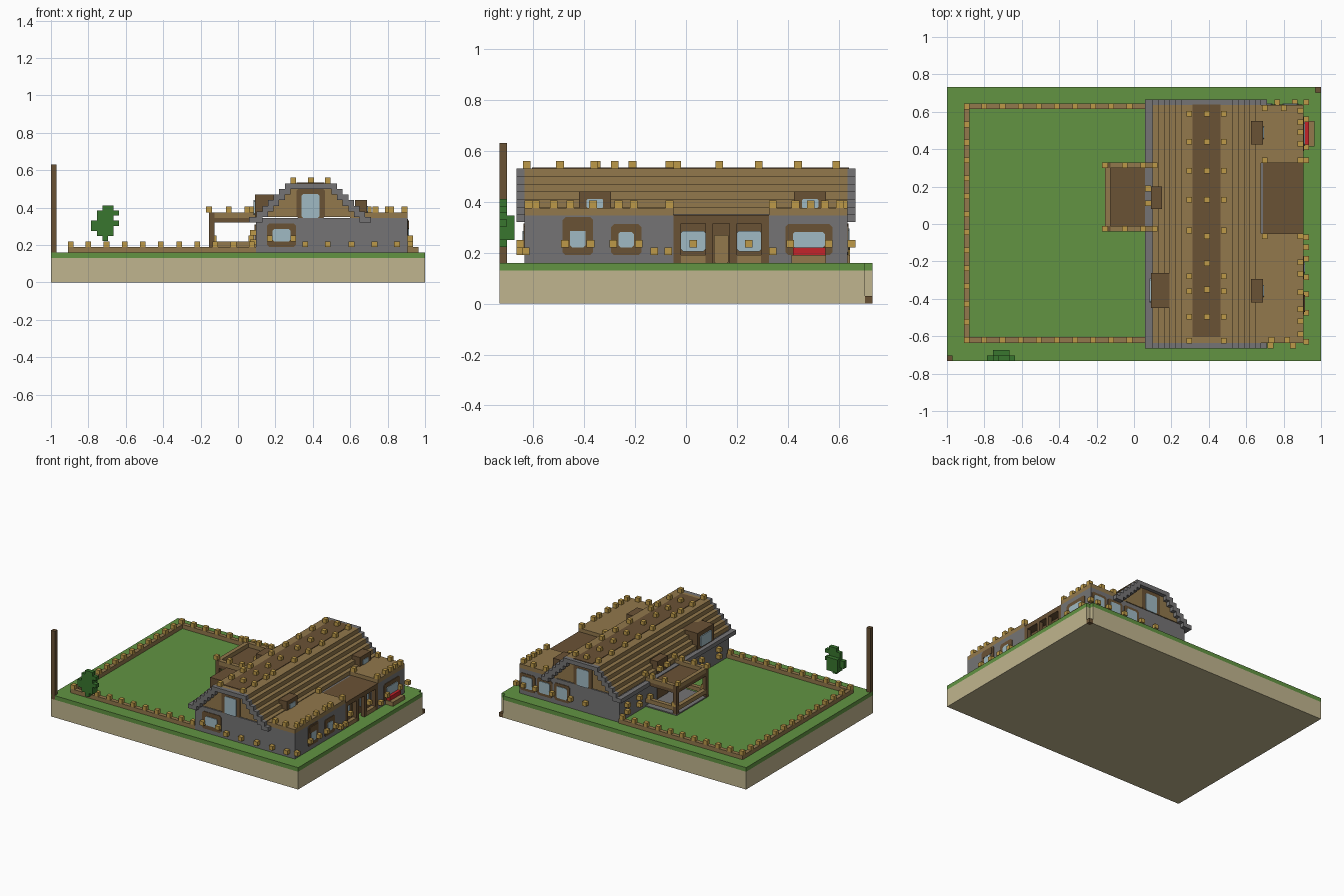
import bpy
import bmesh

if "Cube" in bpy.data.objects:
    bpy.data.objects.remove(bpy.data.objects["Cube"], do_unlink=True)


def material(name, *srgb):
    linear = [((c / 255 + 0.055) / 1.055) ** 2.4 for c in srgb] + [1]
    mat = bpy.data.materials.new(name)
    mat.use_nodes = True
    mat.diffuse_color = linear
    mat.node_tree.nodes["Principled BSDF"].inputs["Base Color"].default_value = linear
    return mat


grass = material("grass green", 98, 148, 66)
sand = material("sand", 192, 181, 142)
wood = material("light wood", 146, 120, 76)
dark = material("dark wood", 106, 82, 53)
stone = material("stone grey", 117, 116, 117)
gold = material("lantern gold", 190, 154, 72)
glass = material("pale glass", 160, 186, 196)
red = material("flower red", 195, 36, 42)
leaf = material("leaf green", 56, 118, 46)

V = 0.03          # block size
GROUND = 0.16     # lawn level
FLAT = 0.345      # wall top
DECK = 0.375      # flat roof level
BACK, FRONT = 0.635, -0.635
LEFT, RIGHT = 0.095, 0.905
MID = 0.39        # ridge line


def finish(name, bm, mat):
    mesh = bpy.data.meshes.new(name)
    bmesh.ops.recalc_face_normals(bm, faces=bm.faces)
    bm.to_mesh(mesh)
    bm.free()
    mesh.materials.append(mat)
    obj = bpy.data.objects.new(name, mesh)
    bpy.context.scene.collection.objects.link(obj)
    return obj


def boxes(name, mat, *extents):
    """Axis-aligned boxes given as x0, x1, y0, y1, z0, z1."""
    bm = bmesh.new()
    for x0, x1, y0, y1, z0, z1 in extents:
        cube = bmesh.ops.create_cube(bm, size=1)["verts"]
        bmesh.ops.scale(bm, vec=(x1 - x0, y1 - y0, z1 - z0), verts=cube)
        bmesh.ops.translate(bm, vec=((x0 + x1) / 2, (y0 + y1) / 2, (z0 + z1) / 2), verts=cube)
    return finish(name, bm, mat)


def lanterns(name, spots):
    h = V / 2
    boxes(name, gold, *[(x - h, x + h, y - h, y + h, z, z + V) for x, y, z in spots])


def panel(name, mat, axis, plane, u0, u1, v0, v1, depth, cut):
    """Thin plate with clipped corners on a wall facing along x or y."""
    bm = bmesh.new()
    outline = [(u0 + cut, v0), (u1 - cut, v0), (u1, v0 + cut), (u1, v1 - cut),
               (u1 - cut, v1), (u0 + cut, v1), (u0, v1 - cut), (u0, v0 + cut)]
    place = (lambda u, v: (plane, u, v)) if axis == "x" else (lambda u, v: (u, plane, v))
    face = bm.faces.new([bm.verts.new(place(u, v)) for u, v in outline])
    extruded = bmesh.ops.extrude_face_region(bm, geom=[face])["geom"]
    moved = [g for g in extruded if isinstance(g, bmesh.types.BMVert)]
    bmesh.ops.translate(bm, vec=(depth, 0, 0) if axis == "x" else (0, depth, 0), verts=moved)
    finish(name, bm, mat)


def window(name, axis, plane, side, u0, u1, v0, v1, rim=V):
    panel(name + "_frame", dark, axis, plane, u0, u1, v0, v1, side * 0.004, 0.012)
    panel(name + "_pane", glass, axis, plane, u0 + rim, u1 - rim, v0 + rim, v1 - rim, side * 0.008, 0.008)


# Ground slab with one notched corner
EDGE = 0.733
for name, mat, z0, z1 in (("earth", sand, 0, 0.13), ("lawn", grass, 0.13, GROUND)):
    boxes(name, mat, (-1, 1 - V, -EDGE, EDGE, z0, z1), (1 - V, 1, -EDGE, EDGE - V, z0, z1))
boxes("corner_block", dark, (1 - V, 1, EDGE - V, EDGE, 0, V))
boxes("tall_post", dark, (-1, V - 1, -EDGE, V - EDGE, 0.13, 0.63))

# Garden fence with lanterns
FX = -0.91
rail_top = GROUND + V
boxes("fence", wood, (FX, FX + V, FRONT, 0.645, GROUND, rail_top),
      (FX + V, LEFT, FRONT, FRONT + V, GROUND, rail_top),
      (FX + V, LEFT, 0.615, 0.645, GROUND, rail_top))
spots = [(FX + V / 2, -0.62 + 0.096 * i, rail_top) for i in range(14)]
spots += [(FX + 0.11 + 0.097 * i, y, rail_top) for i in range(10) for y in (-0.62, 0.63)]
lanterns("fence_lanterns", spots)

# Bush made of stacked blocks: left end, right end, layer count up from its base
rows = [(2, 3), (1, 4), (0, 4), (0, 5), (1, 4), (1, 5), (2, 4)]
base, bx = 0.222, -0.785
h = 0.027
bush = [(bx + a * V, bx + b * V, -EDGE, V - EDGE, base + i * h, base + (i + 1) * h)
        for i, (a, b) in enumerate(rows)]
boxes("bush", leaf, *bush, (bx + V, bx + 4 * V, V - EDGE, 2 * V - EDGE, base + h, 0.345))

# House walls, with a recessed veranda in the wing
WING = 0.69
RY0, RY1 = -0.05, 0.325
boxes("main_walls", stone, (LEFT, WING, FRONT, BACK, GROUND, FLAT))
boxes("wing_walls", stone, (WING, RIGHT, FRONT, RY0, GROUND, FLAT),
      (WING, RIGHT, RY1, BACK, GROUND, FLAT))
boxes("wing_roofs", wood, (0.6, RIGHT, FRONT, RY0, FLAT, DECK), (0.6, RIGHT, RY1, BACK, FLAT, DECK))
boxes("veranda_back", dark, (WING, RIGHT - 2 * V, RY0, RY1, GROUND, FLAT - V))
boxes("veranda_roof", dark, (WING, RIGHT, RY0, RY1, FLAT - V, FLAT + 0.003))
boxes("veranda_columns", dark, *[(RIGHT - V, RIGHT, y, y + V, GROUND, FLAT - V)
                                 for y in (RY0, 0.077, 0.17, RY1 - V)])
boxes("veranda_rails", wood, *[(RIGHT - V, RIGHT, y, y + 0.096, GROUND, rail_top) for y in (-0.02, 0.2)])
for i, y in enumerate((-0.02, 0.2)):
    panel(f"veranda_pane_{i}", glass, "x", RIGHT - 2 * V, y, y + 0.097, 0.205, 0.285, 0.008, 0.008)
panel("veranda_door", wood, "x", RIGHT - 2 * V, 0.11, 0.167, GROUND, 0.27, 0.006, 0.004)

# Stepped roof with stone verges
steps = []
verges = []
for i in range(7):
    half, top = 0.14 + V * i, 0.53 - V * i
    if i < 6:
        steps.append((MID - half, MID + half, FRONT, BACK, top - V, top))
    for y0 in (FRONT - V, BACK):
        if i == 0:
            verges.append((MID - half, MID + half, y0, y0 + V, top - V, top))
        else:
            verges.append((MID - half, MID - half + 2 * V, y0, y0 + V, top - V, top))
            verges.append((MID + half - 2 * V, MID + half, y0, y0 + V, top - V, top))
boxes("roof_steps", wood, *steps)
boxes("verges", stone, *verges)
boxes("eaves", stone, (0.06, LEFT, FRONT - V, BACK + V, 0.32, 0.35))
boxes("ridge_strip", dark, (0.312, 0.462, -0.605, 0.64, 0.53, 0.534))
ridge = (0.59, 0.44, 0.285, 0.13)
side_rows = ridge + (-0.035, -0.28, -0.36, -0.495, -0.625)
lanterns("ridge_lanterns", [(MID, y, 0.53) for y in ridge + (-0.065, -0.21, -0.35, -0.495)]
         + [(x, y, 0.53) for x in (0.295, 0.48) for y in side_rows])

# Dormers
boxes("large_dormer", dark, (0.09, 0.22, -0.45, -0.262, 0.35, 0.47))
panel("large_dormer_pane", glass, "x", 0.09, -0.42, -0.292, 0.36, 0.44, -0.008, 0.008)
boxes("small_dormers", dark, (0.09, 0.15, 0.08, 0.2, 0.35, 0.44),
      *[(0.625, WING, y, y + 0.125, DECK, 0.44) for y in (-0.42, 0.425)])
for i, y in enumerate((-0.42, 0.425)):
    panel(f"small_dormer_pane_{i}", glass, "x", WING, y + V, y + 0.095, DECK, 0.41, 0.004, 0.004)

# Porch on the garden side
PX, PY0, PY1 = -0.155, -0.04, 0.33
boxes("porch_roof", dark, (PX, LEFT, PY0, PY1, 0.32, FLAT))
boxes("porch_floor", stone, (PX, LEFT, PY0, PY1, GROUND, GROUND + 0.008))
boxes("porch_posts", dark, *[(PX, PX + V, y, y + V, GROUND, DECK) for y in (PY0, PY1 - V)])
for name, z in (("porch_parapet", FLAT), ("porch_rail", rail_top)):
    boxes(name, wood, (PX + V, LEFT, PY0, PY0 + V, z, z + V),
          (PX + V, LEFT, PY1 - V, PY1, z, z + V), (PX, PX + V, PY0 + V, PY1 - V, z, z + V))
panel("porch_door", dark, "x", LEFT, 0.08, 0.2, GROUND, 0.31, -0.006, 0.004)
lanterns("porch_lanterns", [(x, y, DECK) for x in (-0.155, -0.05, 0.05, 0.11) for y in (-0.025, 0.315)]
         + [(0.075, y, DECK) for y in (0.11, 0.19)]
         + [(x, y, 0.22) for x in (-0.13, 0.07) for y in (-0.025, 0.315)]
         + [(0.08, y, z) for y in (0.42, 0.56, -0.3, -0.5) for z in (0.2, 0.25)])

# Windows on every wall
window("front_window", "y", FRONT, -1, 0.155, 0.31, 0.19, 0.315)
for name, y, side in (("front", FRONT, -1), ("back", BACK, 1)):
    panel(name + "_gable_frame", dark, "y", y, 0.312, 0.465, FLAT, 0.5, side * 0.004, 0.01)
    panel(name + "_gable_pane", glass, "y", y, 0.34, 0.435, FLAT, 0.472, side * 0.008, 0.008)
for i, x in enumerate((0.775, 0.635, 0.495)):
    window(f"back_window_{i}", "y", BACK, 1, x, x + 0.125, 0.19, 0.315, 0.02)
window("side_window_tall", "x", RIGHT, 1, -0.485, -0.365, 0.19, 0.34)
panel("side_window_header", dark, "x", RIGHT, -0.47, -0.38, 0.285, 0.33, 0.009, 0.004)
window("side_window_small", "x", RIGHT, 1, -0.295, -0.175, 0.19, 0.312)
window("side_window_wide", "x", RIGHT, 1, 0.39, 0.575, 0.19, 0.312)

# Flower box under the wide window
boxes("flower_box", wood, (RIGHT, RIGHT + 2 * V, 0.415, 0.55, GROUND, rail_top))
boxes("flowers", red, (RIGHT, RIGHT + V, 0.42, 0.547, rail_top, rail_top + V))

# Lanterns on the wing roof and on the walls
out = V / 2
deck_rows = (-0.59, -0.52, -0.455, -0.365, -0.265, -0.205, 0.43, 0.49, 0.545, 0.605)
lanterns("wing_roof_lanterns", [(0.89, y, DECK) for y in deck_rows]
         + [(x, y, DECK) for x in (0.7, 0.89) for y in (-0.065, 0.34)]
         + [(x, 0.62, DECK) for x in (0.7, 0.8)]
         + [(x, -0.62, DECK) for x in (0.735, 0.82)])
lanterns("wall_lanterns", [(x, FRONT - out, 0.19) for x in (0.36, 0.48, 0.607, 0.73, 0.85)]
         + [(x, FRONT - out, 0.22) for x in (0.17, 0.295)]
         + [(x, BACK + out, 0.22) for x in (0.36, 0.48, 0.63, 0.765, 0.86)]
         + [(RIGHT + out, y, 0.19) for y in (-0.63, -0.125, -0.07, 0.34)]
         + [(RIGHT + out, y, 0.22) for y in (-0.475, -0.375, -0.285, -0.185, 0.41, 0.56, 0.65)]
         + [(RIGHT - out, y, 0.22) for y in (0.028, 0.247)])
